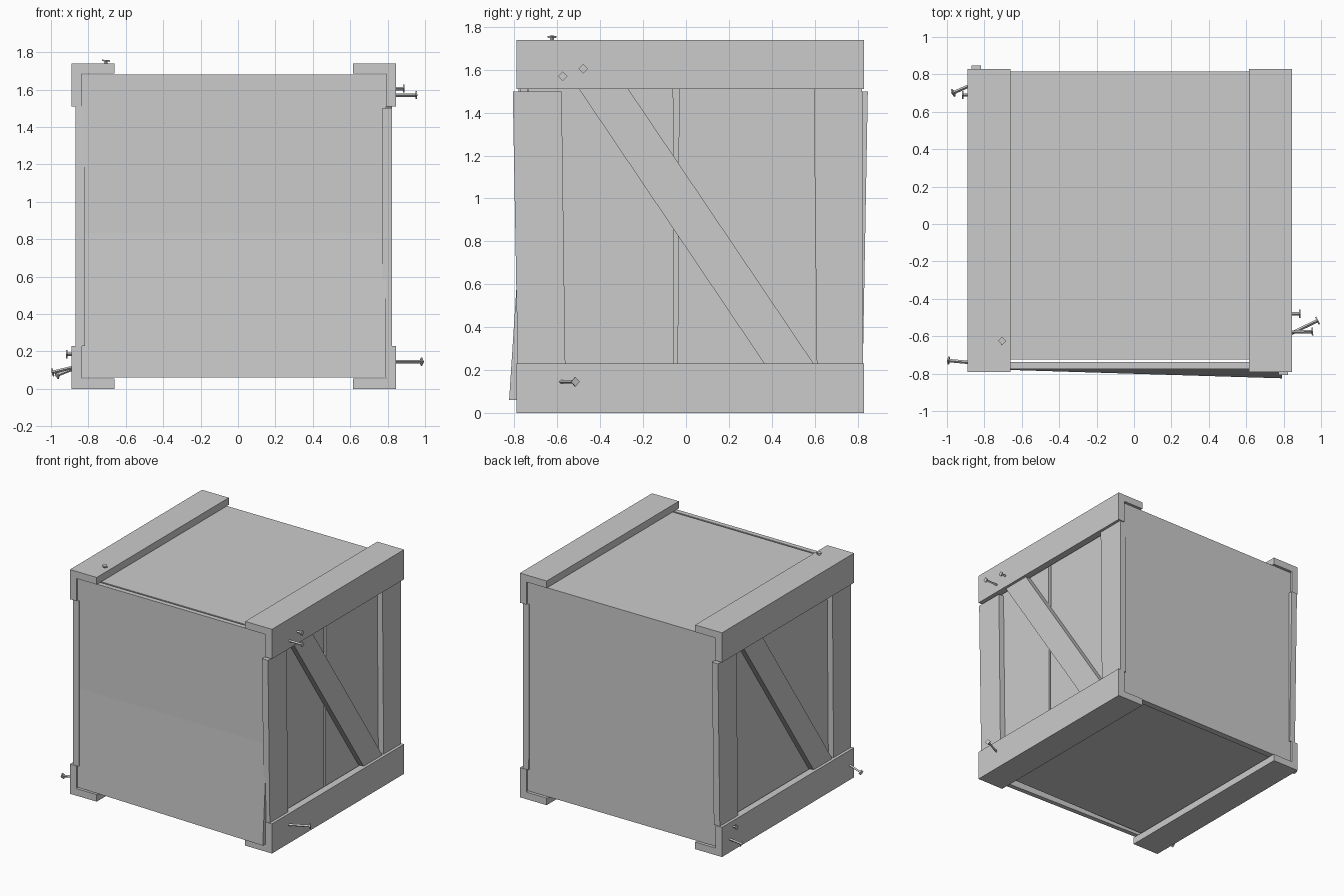
import bpy, bmesh, math
from mathutils import Vector, Matrix

if "Cube" in bpy.data.objects:
    bpy.data.objects.remove(bpy.data.objects["Cube"])

CX, CY = -0.0225, 0.02   # middle of the crate body (nails make the extents lopsided)


def finish(name, bm):
    bmesh.ops.recalc_face_normals(bm, faces=bm.faces)
    me = bpy.data.meshes.new(name)
    bm.to_mesh(me)
    bm.free()
    ob = bpy.data.objects.new(name, me)
    bpy.context.collection.objects.link(ob)
    return ob


def prism(name, pts, axis, a, b, half_turn=False):
    """Extrude a 2D outline along x (outline in y,z) or along y (outline in x,z)."""
    bm = bmesh.new()
    def place(u, v, w):
        return (w, u, v) if axis == 'x' else (u, w, v)
    lo = [bm.verts.new(place(u, v, a)) for u, v in pts]
    hi = [bm.verts.new(place(u, v, b)) for u, v in pts]
    bm.faces.new(lo)
    bm.faces.new(hi)
    n = len(pts)
    for i in range(n):
        j = (i + 1) % n
        bm.faces.new((lo[i], lo[j], hi[j], hi[i]))
    if half_turn:
        bmesh.ops.rotate(bm, verts=bm.verts, cent=(CX, CY, 0),
                         matrix=Matrix.Rotation(math.pi, 3, 'Z'))
    return finish(name, bm)


def rect(u0, u1, v0, v1):
    return [(u0, v0), (u1, v0), (u1, v1), (u0, v1)]


# L-shaped edge beams running front to back
T, W, HX, HZ, MZ = 0.055, 0.23, 0.8675, 0.87, 0.87
for sx, side in ((-1, "left"), (1, "right")):
    for sz, level in ((-1, "bottom"), (1, "top")):
        prof = [(0, 0), (W, 0), (W, T), (T, T), (T, W), (0, W)]
        pts = [(CX + sx * (HX - u), MZ + sz * (HZ - v)) for u, v in prof]
        prism(f"{level}_{side}_beam", pts, 'y', -0.79, 0.83)

# Front panel, bottom right corner warped outward
front = prism("front_panel", [(-0.835, 0.06), (0.79, 0.06), (0.79, 0.83), (0.79, 1.68),
                              (-0.835, 1.68), (-0.835, 0.83)], 'y', -0.775, -0.738)
bm = bmesh.new()
bm.from_mesh(front.data)
for f in [f for f in bm.faces if len(f.verts) == 6]:
    mid = [v for v in f.verts if abs(v.co.z - 0.83) < 0.01]
    bmesh.utils.face_split(f, mid[0], mid[1])
for v in bm.verts:
    if v.co.x > 0 and v.co.z < 0.1:
        v.co.y -= 0.05
bm.to_mesh(front.data)
bm.free()

# Back, top and bottom panels
prism("back_panel", rect(-0.835, 0.79, 0.06, 1.68), 'y', 0.765, 0.815)
prism("top_panel", rect(-0.835, 0.79, 1.63, 1.68), 'y', -0.725, 0.815)
prism("bottom_panel", rect(-0.835, 0.79, 0.07, 0.12), 'y', -0.725, 0.755)

# Recessed side panels, right one split by a gap
prism("right_panel_front", [(-0.735, 0.12), (-0.055, 0.12), (-0.06, 1.63), (-0.735, 1.63)],
      'x', 0.74, 0.778)
prism("right_panel_back", [(-0.04, 0.12), (0.765, 0.12), (0.765, 1.63), (-0.032, 1.63)],
      'x', 0.74, 0.778)
prism("left_panel", rect(-0.735, 0.765, 0.12, 1.63), 'x', -0.823, -0.785)

# Corner boards and diagonal brace on each side
boards = {
    "corner_board_a": [(-0.785, 0.23), (-0.563, 0.23), (-0.58, 1.50), (-0.808, 1.50)],
    "corner_board_b": [(0.61, 0.23), (0.826, 0.23), (0.822, 1.512), (0.596, 1.512)],
    "diagonal_brace": [(0.365, 0.23), (0.595, 0.23), (-0.27, 1.512), (-0.50, 1.512)],
}
for side, turned in (("right", False), ("left", True)):
    for name, pts in boards.items():
        prism(f"{side}_{name}", pts, 'x', 0.772, 0.823, turned)

# Loose four-sided nails: start in the beam, end at the head
nails = [
    ((0.82, -0.578, 1.57), (0.958, -0.575, 1.57)),
    ((0.82, -0.48, 1.605), (0.89, -0.48, 1.605)),
    ((0.82, -0.595, 0.145), (0.985, -0.515, 0.145)),
    ((-0.71, -0.625, 1.70), (-0.705, -0.625, 1.758)),
    ((-0.86, -0.742, 0.12), (-0.995, -0.73, 0.087)),
    ((-0.86, 0.748, 0.115), (-0.97, 0.70, 0.072)),
    ((-0.86, 0.69, 0.185), (-0.92, 0.69, 0.185)),
]
for i, (p, q) in enumerate(nails):
    p, q = Vector(p), Vector(q)
    d = q - p
    rot = d.to_track_quat('Z', 'Y').to_matrix().to_4x4()
    bm = bmesh.new()
    for r, depth, c in ((0.009, d.length, (p + q) / 2),
                        (0.022, 0.008, q - d.normalized() * 0.004)):
        bmesh.ops.create_cone(bm, cap_ends=True, segments=4, radius1=r, radius2=r,
                              depth=depth, matrix=Matrix.Translation(c) @ rot)
    finish(f"nail_{i + 1}", bm)
